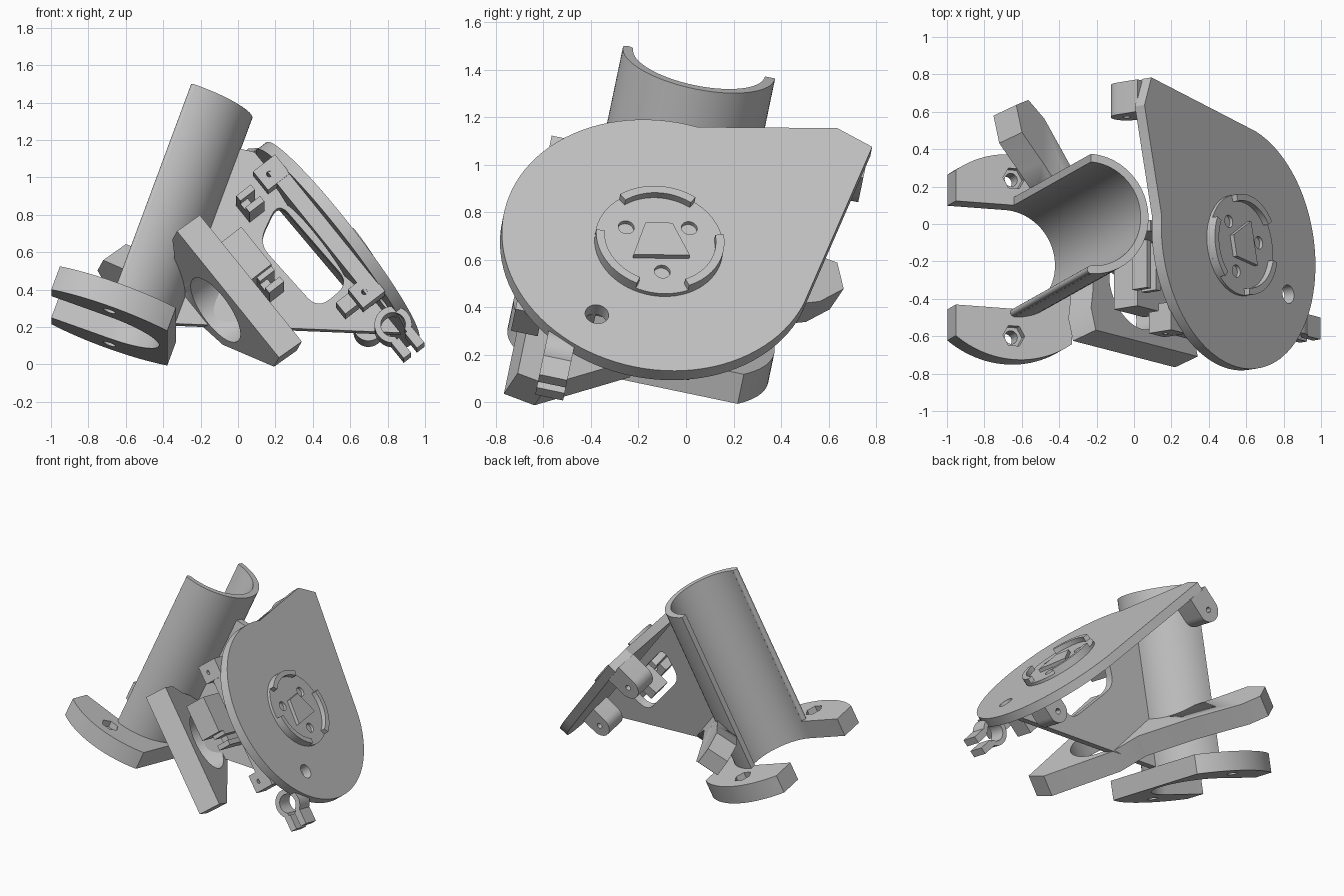
import bpy, bmesh, math
from mathutils import Matrix, Vector

if "Cube" in bpy.data.objects:
    bpy.data.objects.remove(bpy.data.objects["Cube"])

grey = bpy.data.materials.new("light_grey")
grey.diffuse_color = (0.55, 0.55, 0.55, 1)
grey.use_nodes = True
grey.node_tree.nodes["Principled BSDF"].inputs["Base Color"].default_value = grey.diffuse_color


def frame(o, x, y):
    """Matrix from an origin and two in-plane axes."""
    x, y = x.normalized(), y.normalized()
    m = Matrix((x, y, x.cross(y))).transposed().to_4x4()
    m.translation = o
    return m


def arc(cx, cy, r, a0, a1, n=24):
    return [(cx + r * math.cos(math.radians(a0 + (a1 - a0) * i / n)),
             cy + r * math.sin(math.radians(a0 + (a1 - a0) * i / n))) for i in range(n + 1)]


def circle(cx, cy, r, n=24):
    return arc(cx, cy, r, 0, 360, n)[:-1]


def rect(x0, x1, y0, y1):
    return [(x0, y0), (x1, y0), (x1, y1), (x0, y1)]


def rounded(pts, r, n=6):
    """Round the corners of a polygon with quadratic curves."""
    out = []
    for i, p in enumerate(pts):
        p = Vector(p)
        a = p + (Vector(pts[i - 1]) - p).normalized() * r
        b = p + (Vector(pts[(i + 1) % len(pts)]) - p).normalized() * r
        for k in range(n + 1):
            t = k / n
            out.append(tuple(a * (1 - t) ** 2 + p * 2 * t * (1 - t) + b * t * t))
    return out


def plate(name, loops, z0, z1, m):
    """Extrude an outline (later loops are holes) between two heights."""
    cu = bpy.data.curves.new(name, 'CURVE')
    cu.dimensions = '2D'
    cu.fill_mode = 'BOTH'
    cu.extrude = (z1 - z0) / 2
    for loop in loops:
        s = cu.splines.new('POLY')
        s.points.add(len(loop) - 1)
        for pt, co in zip(s.points, loop):
            pt.co = (co[0], co[1], 0, 1)
        s.use_cyclic_u = True
    tmp = bpy.data.objects.new(name + "_curve", cu)
    me = bpy.data.meshes.new_from_object(tmp)
    bpy.data.objects.remove(tmp)
    bm = bmesh.new()
    bm.from_mesh(me)
    bmesh.ops.remove_doubles(bm, verts=bm.verts, dist=1e-5)
    bmesh.ops.recalc_face_normals(bm, faces=bm.faces)
    bm.to_mesh(me)
    bm.free()
    me.materials.clear()
    me.materials.append(grey)
    ob = bpy.data.objects.new(name, me)
    bpy.context.collection.objects.link(ob)
    ob.matrix_world = m @ Matrix.Translation((0, 0, (z0 + z1) / 2))
    return ob


# Tube frame: u away from the open side, v across, w along the tube
rot = Matrix.Rotation(math.radians(-11.8), 3, 'X') @ Matrix.Rotation(math.radians(20), 3, 'Y')
U, V, W = rot.col[0].copy(), rot.col[1].copy(), rot.col[2].copy()
C = Vector((-0.23, 0.055, 1.43))
TUBE = frame(C, U, V)
RIB = frame(C, U, W)

# Disc frame: p across, q up the slope, n out of the face
tilt = math.radians(58.3)
N = U * math.cos(tilt) + W * math.sin(tilt)
Q = W * math.cos(tilt) - U * math.sin(tilt)
D = Vector((0.558, -0.115, 0.662))
DISC = frame(D, V, Q)
SIDE = frame(D, Q, N)

# Half tube with one rounded lip
RO, RI = 0.327, 0.283
half = arc(0, 0, RO, -90, 90, 40) + arc(0, 0, RI, 90, -90, 40)
plate("half_tube", [half], -1.34, 0, TUBE)
plate("tube_lip", [circle(0, -(RO + RI) / 2, 0.0215, 16)], -1.2, 0, TUBE)

# Horseshoe flange at the tube foot: lower layer with bolt holes, upper with hex pockets
e = math.degrees(math.acos(0.33 / 0.56))
shoe = (arc(0, 0, 0.56, -e, -180 + e) + [(-0.33, -RI)] + arc(0, 0, RI, -90, 90, 40)
        + [(-0.33, RI)] + arc(0, 0, 0.56, 180 - e, e))
for name, r, n, z0, z1 in (("flange_base", 0.036, 24, -1.34, -1.25),
                           ("flange_top", 0.062, 6, -1.25, -1.205)):
    plate(name, [shoe, circle(0, -0.43, r, n), circle(0, 0.43, r, n)], z0, z1, TUBE)

# Triangular rib with a rounded window
window = rounded([(0.595, -0.64), (0.615, -0.39), (1.125, -0.68), (1.015, -0.87)], 0.085)
plate("rib", [[(0.31, -1.21), (1.475, -0.84), (0.405, -0.18), (0.31, -0.19)], window],
      -0.03, 0.03, RIB)

# Big disc with a pointed corner
R = 0.665
outline = arc(0, 0, R, 85, 347, 72) + [(0.795, 0.75), (0.635, 0.81)]
plate("disc", [outline, circle(-0.195, -0.43, 0.05)], -0.065, 0, DISC)

# Raised hub: base with three holes, three rim arcs, keystone
HUB = DISC @ Matrix.Rotation(math.radians(14), 4, 'Z')
holes = [circle(0.155 * math.cos(math.radians(a)), 0.155 * math.sin(math.radians(a)), 0.034)
         for a in (30, 150, 270)]
plate("hub_base", [circle(0, 0, 0.272, 64)] + holes, -0.01, 0.02, HUB)
for a in (88, 208, 328):
    plate("hub_rim", [arc(0, 0, 0.272, a - 36, a + 36) + arc(0, 0, 0.236, a + 36, a - 36)],
          0.01, 0.055, HUB)
plate("keystone", [[(-0.055, 0.085), (0.06, 0.085), (0.12, -0.085), (-0.12, -0.085)]],
      0.01, 0.045, HUB)

# Corner lug under the disc
plate("corner_lug", [[(0.625, -0.06), (0.625, -0.2)] + arc(0.71, -0.2, 0.085, 180, 360, 16)
                     + [(0.795, -0.06)], circle(0.71, -0.2, 0.02, 12)], 0.61, 0.785, SIDE)

# Rail under the disc: straight outer edge, round bite inside, thick tips
rail = [(-0.53, -0.44), (-0.53, 0.50), (-0.38, 0.50), (-0.38, 0.36)] \
    + arc(-0.18, 0.04, 0.27, 115, 245) + [(-0.38, -0.28), (-0.38, -0.44)]
plate("disc_rail", [rail], -0.15, -0.06, DISC)
for q in (0.44, -0.38):
    plate("rail_tip", [rect(q - 0.065, q + 0.065, -0.21, -0.06), circle(q, -0.15, 0.016, 12)],
          -0.535, -0.42, SIDE)

# Three-tipped brace joined to the tube and rib: round window, long rear arm
swing = math.radians(14.2)
P2 = V * math.cos(swing) - N * math.sin(swing)
BRACE = frame(D - V * 0.49 - N * 0.65, P2, Q)
body = [(0, -0.375), (0, 0.505), (0.13, 0.505), (0.25, 0.45), (0.45, 0.40), (0.70, 0.47),
        (0.95, 0.67), (1.10, 0.80), (1.26, 0.80), (1.31, 0.68), (1.22, 0.57), (0.9, 0.38),
        (0.6, 0.15), (0.52, -0.05), (0.14, -0.375)]
brace = plate("brace", [body, circle(0.285, 0.085, 0.205, 48)], -0.08, 0.08, BRACE)
bore = plate("bore_cutter", [circle(0, 0, 0.3, 48)], -1.6, 0.2, TUBE)
bore.hide_render = True
bore.hide_set(True)
cut = brace.modifiers.new("bore", 'BOOLEAN')
cut.operation = 'DIFFERENCE'
cut.object = bore

# Sensor block and small clips beside the rib
plate("block", [rect(-0.33, -0.02, 0.08, 0.34)], -0.58, -0.42, DISC)
for q, n in ((0.03, -0.47), (0.44, -0.28)):
    for k in (-0.04, 0.04):
        plate("clip", [rect(-0.28, -0.02, q + k - 0.018, q + k + 0.018)], n - 0.05, n + 0.05, DISC)
    plate("clip_back", [rect(-0.2, -0.02, q - 0.05, q + 0.05)], n - 0.05, n, DISC)
plate("stub", [rect(-0.34, -0.2, -0.38, -0.30)], -0.28, -0.06, DISC)
plate("pivot_lug", [[(-0.52, -0.06), (-0.52, -0.17)] + arc(-0.44, -0.17, 0.08, 180, 360, 16)
                    + [(-0.36, -0.06)], circle(-0.44, -0.17, 0.02, 12)], 0.08, 0.24, SIDE)

# Split ring clamp at the low edge of the disc
g = 20
ring = arc(-0.59, -0.12, 0.1, 180 - g, -180 + g, 40) \
    + arc(-0.59, -0.12, 0.066, -180 + g * 1.5, 180 - g * 1.5, 40)
plate("clamp_ring", [ring], -0.38, -0.26, SIDE)
for s in (-1, 1):
    y0, y1 = sorted((-0.12 + s * 0.02, -0.12 + s * 0.07))
    plate("clamp_ear", [rect(-0.77, -0.665, y0, y1)], -0.38, -0.26, SIDE)

# Smooth shading with sharp edges kept
for ob in bpy.context.collection.objects:
    if not ob.hide_render:
        ob.select_set(True)
        bpy.context.view_layer.objects.active = ob
bpy.ops.object.shade_smooth_by_angle(angle=math.radians(30))
